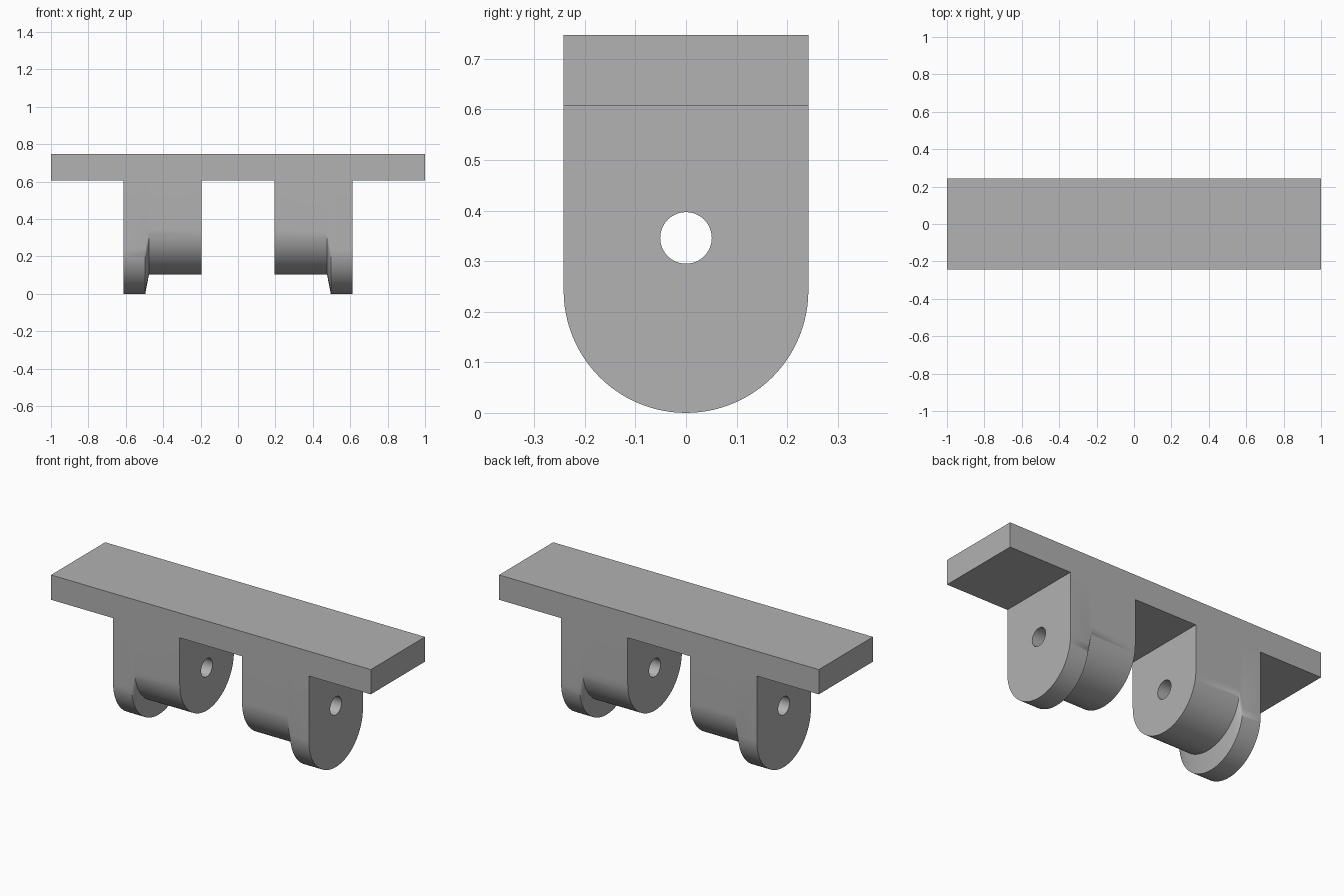
import bpy
import bmesh
from math import cos, sin, pi

cube = bpy.data.objects.get("Cube")
if cube:
    bpy.data.objects.remove(cube, do_unlink=True)

HALF_DEPTH = 0.242
PLATE_BOTTOM, PLATE_TOP = 0.607, 0.747
LOW, HIGH = HALF_DEPTH, 0.346      # arc centres of the flange and the drum
HOLE_RADIUS = 0.051
ARC_STEPS = 48

grey = bpy.data.materials.new("plain grey")
grey.use_nodes = True
colour = (0.445, 0.445, 0.445, 1)
grey.diffuse_color = colour
grey.node_tree.nodes["Principled BSDF"].inputs["Base Color"].default_value = colour


def finish(name, bm):
    bmesh.ops.recalc_face_normals(bm, faces=bm.faces[:])
    mesh = bpy.data.meshes.new(name)
    bm.to_mesh(mesh)
    bm.free()
    mesh.materials.append(grey)
    obj = bpy.data.objects.new(name, mesh)
    bpy.context.collection.objects.link(obj)
    return obj


def loft(name, rings):
    """Skin a row of matching closed rings and cap both ends."""
    bm = bmesh.new()
    loops = [[bm.verts.new(p) for p in ring] for ring in rings]
    for a, b in zip(loops, loops[1:]):
        for i in range(len(a)):
            j = (i + 1) % len(a)
            bm.faces.new((a[i], a[j], b[j], b[i]))
    bm.faces.new(loops[0])
    bm.faces.new(loops[-1])
    return finish(name, bm)


def lug_ring(x, centre):
    """Round-bottomed outline at one station along x."""
    angles = [pi + pi * i / ARC_STEPS for i in range(ARC_STEPS + 1)]
    arc = [(x, HALF_DEPTH * cos(a), centre + HALF_DEPTH * sin(a)) for a in angles]
    return arc + [(x, HALF_DEPTH, PLATE_BOTTOM), (x, -HALF_DEPTH, PLATE_BOTTOM)]


def hole_ring(x):
    angles = [2 * pi * i / ARC_STEPS for i in range(ARC_STEPS)]
    return [(x, HOLE_RADIUS * cos(a), HIGH + HOLE_RADIUS * sin(a)) for a in angles]


# Top plate
loft("top_plate", [[(x, -HALF_DEPTH, PLATE_BOTTOM), (x, HALF_DEPTH, PLATE_BOTTOM),
                    (x, HALF_DEPTH, PLATE_TOP), (x, -HALF_DEPTH, PLATE_TOP)]
                   for x in (-1, 1)])

# Bored lugs: inner drum, sloped shoulder, deeper outer flange
stations = [(0.195, HIGH), (0.476, HIGH), (0.496, LOW), (0.612, LOW)]
for side, s in (("left", 1), ("right", -1)):
    lug = loft(side + "_lug", [lug_ring(s * x, c) for x, c in stations])
    cutter = loft(side + "_hole_cutter", [hole_ring(s * x) for x in (0.1, 0.7)])
    cutter.hide_render = True

    bore = lug.modifiers.new("bore", "BOOLEAN")
    bore.operation = "DIFFERENCE"
    bore.solver = "EXACT"
    bore.object = cutter
    bpy.ops.object.select_all(action="DESELECT")
    lug.select_set(True)
    bpy.context.view_layer.objects.active = lug
    bpy.ops.object.modifier_apply(modifier=bore.name)
    bpy.data.objects.remove(cutter, do_unlink=True)
    bpy.ops.object.shade_smooth_by_angle(angle=pi / 6)
